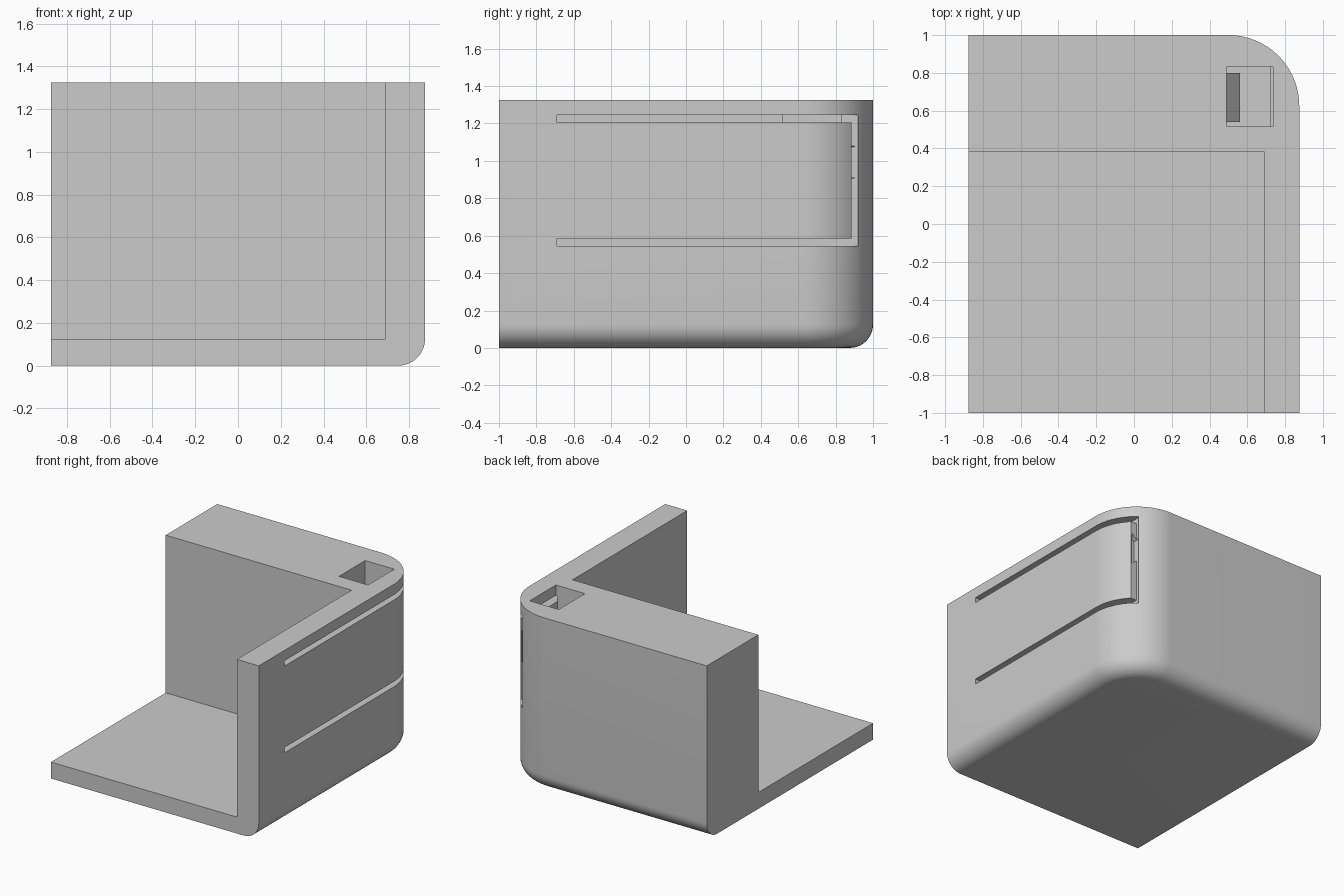
import bpy, bmesh, math

if "Cube" in bpy.data.objects:
    bpy.data.objects.remove(bpy.data.objects["Cube"], do_unlink=True)

grey = bpy.data.materials.new("plain_grey")
grey.use_nodes = True
colour = (0.6, 0.6, 0.6, 1)
grey.diffuse_color = colour
grey.node_tree.nodes["Principled BSDF"].inputs["Base Color"].default_value = colour


def add_object(name, bm):
    bmesh.ops.recalc_face_normals(bm, faces=bm.faces[:])
    mesh = bpy.data.meshes.new(name)
    bm.to_mesh(mesh)
    bm.free()
    mesh.materials.append(grey)
    obj = bpy.data.objects.new(name, mesh)
    bpy.context.collection.objects.link(obj)
    return obj


def prism(points, offset):
    """Extrude a closed 3D outline along an offset."""
    bm = bmesh.new()
    face = bm.faces.new([bm.verts.new(p) for p in points])
    out = bmesh.ops.extrude_face_region(bm, geom=[face], use_keep_orig=True)
    verts = [g for g in out["geom"] if isinstance(g, bmesh.types.BMVert)]
    bmesh.ops.translate(bm, verts=verts, vec=offset)
    return bm


def box(x, y, z):
    outline = [(x[0], y[0], z[0]), (x[1], y[0], z[0]),
               (x[1], y[1], z[0]), (x[0], y[1], z[0])]
    return prism(outline, (0, 0, z[1] - z[0]))


def cut(target, bm):
    cutter = add_object("cutter", bm)
    cutter.hide_render = True
    mod = target.modifiers.new("cut", "BOOLEAN")
    mod.operation = "DIFFERENCE"
    mod.solver = "EXACT"
    mod.object = cutter
    bpy.context.view_layer.objects.active = target
    bpy.ops.object.modifier_apply(modifier=mod.name)
    bpy.data.objects.remove(cutter, do_unlink=True)


# Outer block with one large rounded upright corner
W, D, H, R, FILLET = 0.875, 1.0, 1.325, 0.375, 0.125
STEPS = 24
outline = [(-W, D, 0), (-W, -D, 0), (W, -D, 0)]
for i in range(STEPS + 1):
    a = math.pi / 2 * i / STEPS
    outline.append((W - R + R * math.cos(a), D - R + R * math.sin(a), 0))
bm = prism(outline, (0, 0, H))

# Rounded lower edge along the right side, corner and back
edges = []
for e in bm.edges:
    mid = (e.verts[0].co + e.verts[1].co) / 2
    flat = max(v.co.z for v in e.verts) < 0.01
    if flat and mid.x > -W + 0.01 and mid.y > -D + 0.01:
        edges.append(e)
bmesh.ops.bevel(bm, geom=edges, offset=FILLET, segments=10, profile=0.5,
                affect="EDGES", clamp_overlap=False)
body = add_object("corner_body", bm)

# Open interior, leaving floor, back wall and side wall
cut(body, box((-2, 0.69), (-2, 0.38), (0.125, 2)))

# Pocket in the top, slightly wider above the spring panel
cut(body, box((0.49, 0.72), (0.515, 0.83), (0.6, 2)))
cut(body, box((0.6, 0.735), (0.515, 0.83), (1.205, 2)))

# U-shaped slot around the spring panel
for y, z in (((-0.69, 0.92), (1.205, 1.245)),
             ((-0.69, 0.92), (0.545, 0.585)),
             ((0.885, 0.92), (0.545, 1.245))):
    cut(body, box((0.72, 2), y, z))

# Tapered recess in the end of the panel
recess = [(0.715, 0.85, 0.91), (0.762, 0.85, 0.87),
          (0.762, 0.85, 1.115), (0.715, 0.85, 1.075)]
cut(body, prism(recess, (0, 0.05, 0)))

# Wedge-shaped catch on the pocket wall
catch = [(0.485, 0.54, 1.115), (0.56, 0.54, 1.02),
         (0.56, 0.54, 0.96), (0.485, 0.54, 0.87)]
add_object("pocket_catch", prism(catch, (0, 0.26, 0)))

# Smooth the rounded corner and keep the straight edges sharp
bpy.ops.object.select_all(action="DESELECT")
body.select_set(True)
bpy.context.view_layer.objects.active = body
bpy.ops.object.shade_smooth_by_angle(angle=math.radians(30))
